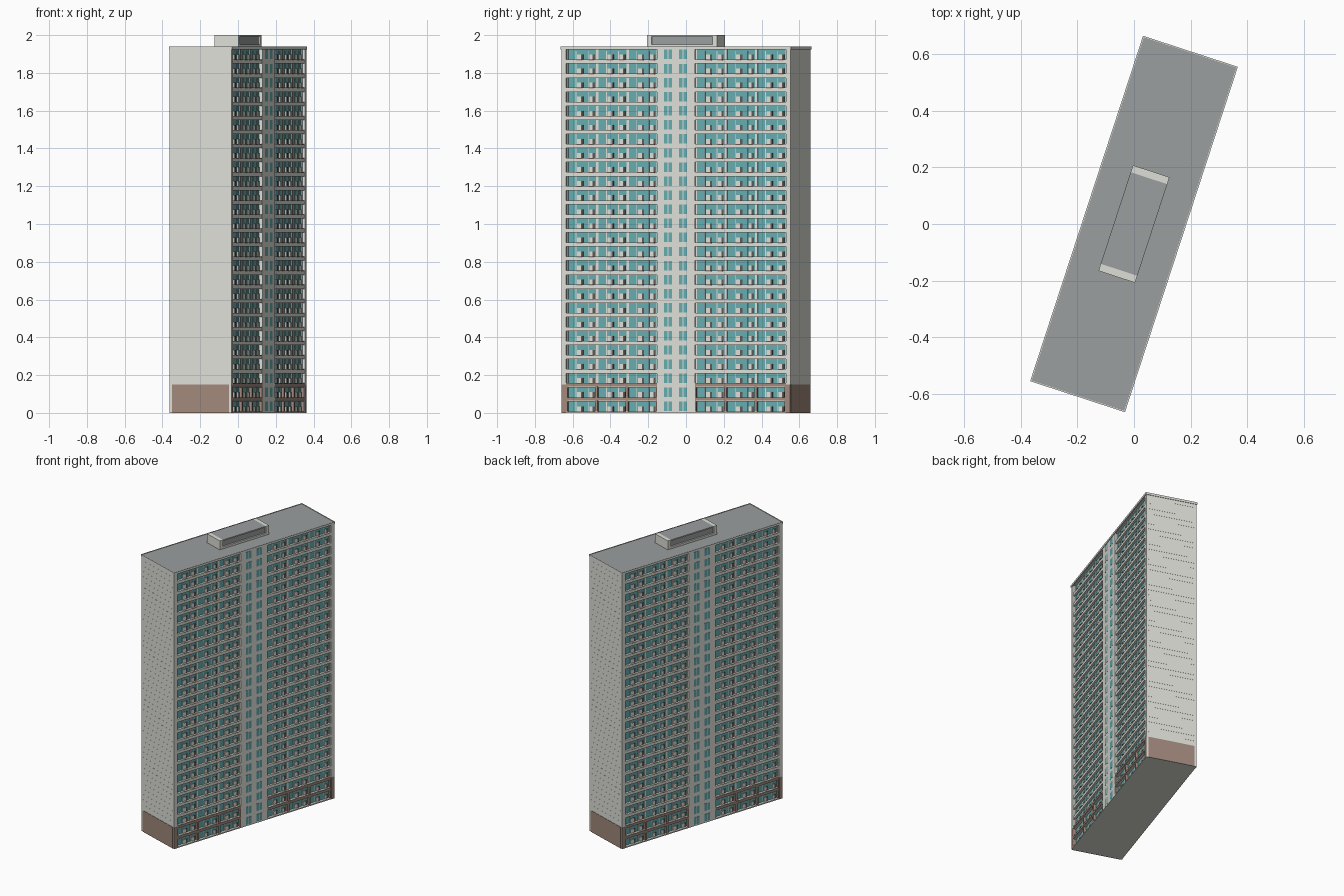
import bpy, bmesh
from math import radians
from mathutils import Matrix

if "Cube" in bpy.data.objects:
    bpy.data.objects.remove(bpy.data.objects["Cube"])

TURN = Matrix.Rotation(radians(-18.1), 4, 'Z')
FLOORS, PITCH = 26, 0.0745
HW, HL, TOP = 0.172, 0.637, 1.937     # half width, half length, roof level
GLASS = 0.154                          # depth of the recessed glazing
IN, OUT = 0.105, 0.612                 # ends of each window section
BAYS = 3
BAY = (OUT - IN) / BAYS
BASE = 2 * PITCH


def material(name, color):
    m = bpy.data.materials.new(name)
    m.use_nodes = True
    m.diffuse_color = (*color, 1)
    m.node_tree.nodes["Principled BSDF"].inputs["Base Color"].default_value = (*color, 1)
    return m


LIGHT = material("pale concrete", (0.74, 0.74, 0.69))
ROOF = material("roof grey", (0.32, 0.345, 0.345))
BROWN = material("brown cladding", (0.36, 0.25, 0.20))
TEAL = material("teal glass", (0.13, 0.41, 0.43))
DARK = material("dark balcony panel", (0.12, 0.095, 0.09))


class Part:
    """Collects boxes in building axes and turns them into one object."""

    def __init__(self, name, mat):
        self.name, self.mat, self.bm = name, mat, bmesh.new()

    def box(self, x0, x1, y0, y1, z0, z1):
        m = Matrix.Translation(((x0 + x1) / 2, (y0 + y1) / 2, (z0 + z1) / 2))
        m = m @ Matrix.Diagonal((x1 - x0, y1 - y0, z1 - z0, 1))
        bmesh.ops.create_cube(self.bm, size=1, matrix=TURN @ m)

    def both(self, x0, x1, y0, y1, z0, z1):
        # the two long sides match by a half turn
        self.box(x0, x1, y0, y1, z0, z1)
        self.box(-x1, -x0, -y1, -y0, z0, z1)

    def finish(self):
        me = bpy.data.meshes.new(self.name)
        self.bm.to_mesh(me)
        self.bm.free()
        me.materials.append(self.mat)
        bpy.context.collection.objects.link(bpy.data.objects.new(self.name, me))


# Main walls: end blocks, stair block and ground slab
walls = Part("end_and_stair_walls", LIGHT)
for s in (-1, 1):
    y = sorted((s * OUT, s * HL))
    walls.box(-HW, HW, *y, 0, TOP - 0.01)
walls.box(-HW, HW, -IN, IN, 0, TOP - 0.01)
for y0 in (-OUT, IN):
    walls.box(-HW, HW, y0, y0 + OUT - IN, 0, 0.008)
walls.finish()

# Recessed glazing of the four window sections
glass = Part("section_glazing", TEAL)
for y0 in (-OUT, IN):
    glass.box(-GLASS, GLASS, y0, y0 + OUT - IN, 0.008, TOP - 0.01)
glass.finish()

# Facade grid: floor bands, piers, mullions and low balcony panels
bands = Part("floor_bands", LIGHT)
rails = Part("band_rails", BROWN)
base_bands = Part("base_bands", BROWN)
piers = Part("bay_piers", LIGHT)
base_piers = Part("base_piers", BROWN)
mullions = Part("window_mullions", LIGHT)
sills = Part("window_sill_panels", LIGHT)
panels = Part("balcony_side_panels", DARK)
for start in (-OUT, IN):
    end = start + OUT - IN
    for k in range(1, FLOORS + 1):
        z = k * PITCH
        bands.both(GLASS, HW - 0.003, start, end, z - 0.014, min(z + 0.008, TOP - 0.01))
        if k < 3:
            base_bands.both(HW - 0.003, HW, start, end, z - 0.010, z + 0.006)
    for b in range(BAYS + 1):
        y = start + b * BAY
        y0, y1 = max(start, y - 0.007), min(end, y + 0.007)
        piers.both(GLASS, GLASS + 0.004, y0, y1, BASE, TOP - 0.01)
        base_piers.both(GLASS, HW - 0.002, y0, y1, 0.008, BASE)
    for b in range(BAYS):
        y = start + b * BAY
        for f in (0.30, 0.70):
            mullions.both(GLASS, GLASS + 0.002, y + f * BAY - 0.002, y + f * BAY + 0.002, 0.008, TOP - 0.02)
        for k in range(FLOORS):
            z = k * PITCH + 0.008
            for f0, f1, f2 in ((0.34, 0.47, 0.54), (0.74, 0.85, 0.92)):
                y0, y1, y2 = (y + f * BAY for f in (f0, f1, f2))
                sills.both(GLASS, GLASS + 0.004, y0, y1, z, z + 0.027)
                panels.both(GLASS, GLASS + 0.004, y1, y2, z, z + 0.027)
                rails.both(HW - 0.003, HW - 0.001, y0, y2, z - 0.004, z)
for part in (bands, rails, base_bands, piers, base_piers, mullions, sills, panels):
    part.finish()

# Stair windows: two pairs of panes on each floor
panes = Part("stair_windows", TEAL)
for k in range(FLOORS):
    z = k * PITCH
    for c in (-0.044, 0.040):
        for d in (-0.012, 0.012):
            panes.both(HW, HW + 0.001, c + d - 0.010, c + d + 0.010, z + 0.010, z + 0.060)
panes.finish()

# Brown base on the ends and outer corners
cladding = Part("base_cladding", BROWN)
cladding.both(-0.158, 0.158, HL, HL + 0.002, 0, BASE)
cladding.both(HW, HW + 0.001, OUT, HL, 0, BASE)
cladding.both(HW, HW + 0.001, -HL, -OUT, 0, BASE)
cladding.finish()

# Thin horizontal seams on the end walls
seams = Part("end_wall_seams", LIGHT)
for k in range(5, 2 * FLOORS):
    z = k * PITCH / 2
    seams.both(-0.155, 0.155, HL, HL + 0.0006, z, z + 0.001)
seams.finish()

# Roof with a narrow raised rim
roof = Part("roof_slab", ROOF)
roof.box(-HW, HW, -HL, HL, TOP - 0.010, TOP)
roof.finish()
rim = Part("roof_rim", LIGHT)
rim.both(HW, HW + 0.004, -HL - 0.004, HL + 0.004, TOP - 0.012, TOP + 0.003)
rim.both(-HW, HW, HL, HL + 0.004, TOP - 0.012, TOP + 0.003)
rim.finish()

# Plant room: pale frame, grey top and grey recessed long sides
PW, PL = 0.068, 0.196
frame = Part("plant_room_frame", LIGHT)
frame.both(-PW, PW, PL - 0.026, PL, TOP, 2.0)
frame.both(PW - 0.010, PW, -PL + 0.026, PL - 0.026, TOP, TOP + 0.014)
frame.both(PW - 0.010, PW, -PL + 0.026, PL - 0.026, 1.992, 1.999)
frame.finish()
cap = Part("plant_room_top", ROOF)
cap.box(-PW, PW, -PL + 0.026, PL - 0.026, 1.999, 2.0)
cap.finish()
sides = Part("plant_room_side_panels", ROOF)
sides.box(-PW + 0.010, PW - 0.010, -PL + 0.026, PL - 0.026, TOP, 1.999)
sides.finish()
